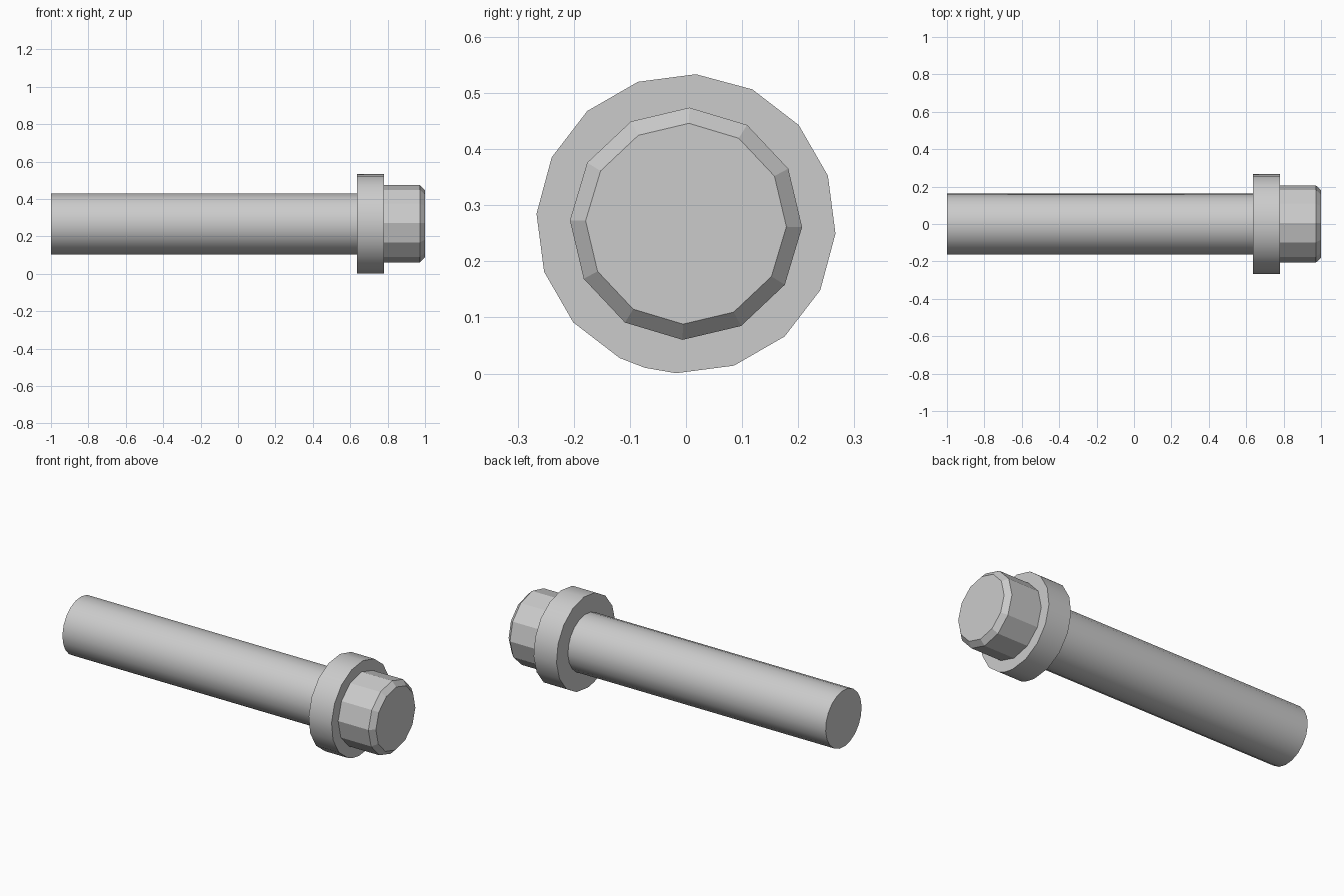
import bpy
import bmesh
from math import cos, sin, radians

if "Cube" in bpy.data.objects:
    bpy.data.objects.remove(bpy.data.objects["Cube"])

CENTRE_Z = 0.267


def angles(sides, offset):
    return [offset + 360 * i / sides for i in range(sides)]


def lathe_part(name, degs, stations, cap_start=True, smooth=None):
    """Skin rings of the given angles along x; stations are (x, radius)."""
    bm = bmesh.new()
    rings = [[bm.verts.new((x, r * cos(radians(a)), CENTRE_Z + r * sin(radians(a))))
              for a in degs] for x, r in stations]
    n = len(degs)
    for a, b in zip(rings, rings[1:]):
        for i in range(n):
            j = (i + 1) % n
            bm.faces.new((a[i], a[j], b[j], b[i]))
    if cap_start:
        bm.faces.new(rings[0])
    bm.faces.new(rings[-1])
    bmesh.ops.recalc_face_normals(bm, faces=bm.faces)
    mesh = bpy.data.meshes.new(name)
    bm.to_mesh(mesh)
    bm.free()
    obj = bpy.data.objects.new(name, mesh)
    bpy.context.collection.objects.link(obj)
    if smooth:
        bpy.ops.object.select_all(action='DESELECT')
        obj.select_set(True)
        bpy.context.view_layer.objects.active = obj
        bpy.ops.object.shade_smooth_by_angle(angle=radians(smooth))
    return obj


# Smooth round shank, running slightly into the flange
lathe_part("shank", angles(20, -3.8), [(-1.0, 0.163), (0.64, 0.163)], smooth=40)

# Wide flange: sixteen sides plus one extra point low on the left
lathe_part("flange", sorted(angles(16, -3.8) + [254.1]),
           [(0.635, 0.267), (0.78, 0.267)], smooth=40)

# Twelve-sided head with flat faces and a chamfered end
lathe_part("head", angles(12, -1.7),
           [(0.78, 0.207), (0.972, 0.207), (1.0, 0.179)], cap_start=False)
